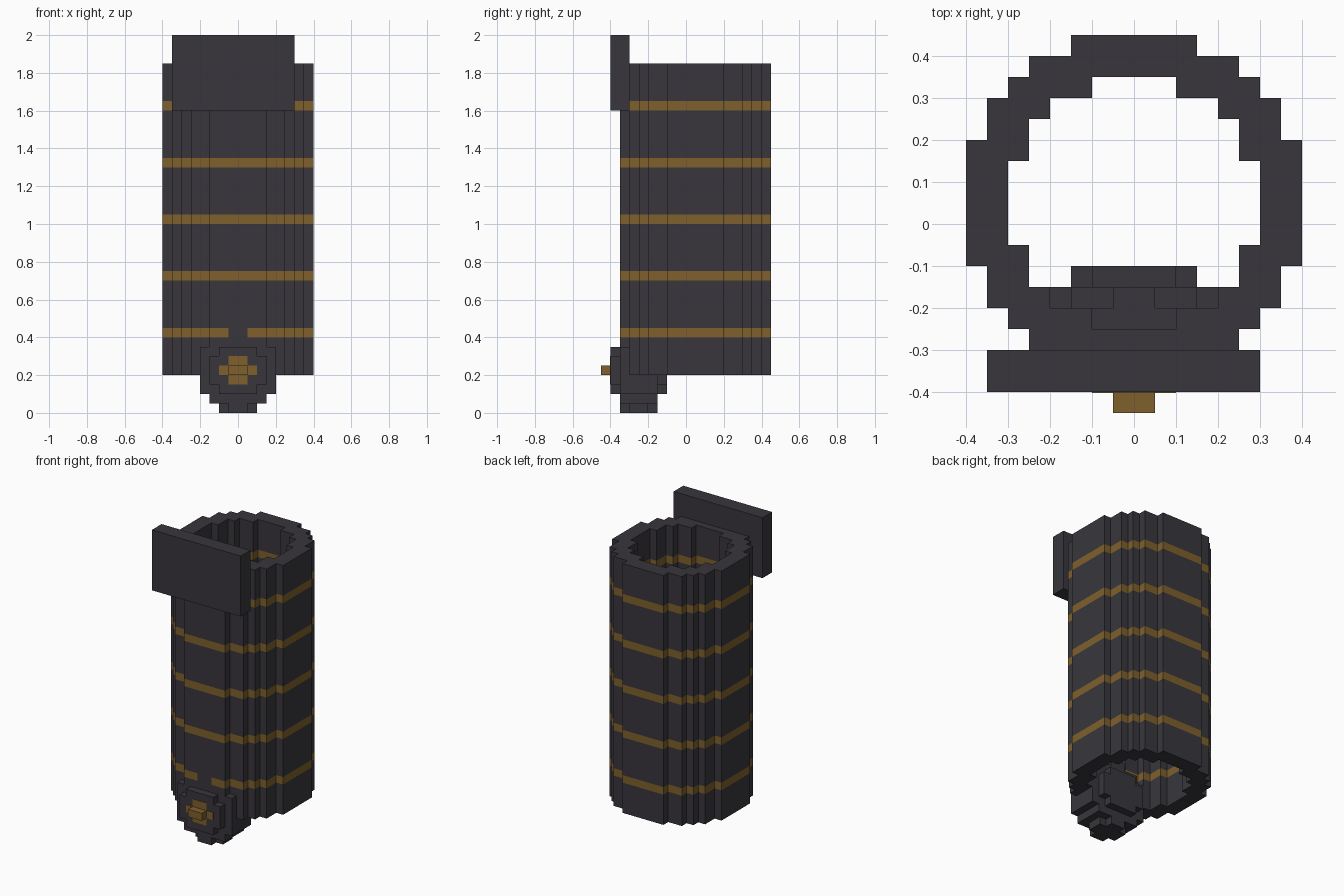
import bpy, bmesh
from mathutils import Vector

if "Cube" in bpy.data.objects:
    bpy.data.objects.remove(bpy.data.objects["Cube"])


def material(name, rgb):
    m = bpy.data.materials.new(name)
    m.diffuse_color = (*rgb, 1)
    m.use_nodes = True
    m.node_tree.nodes["Principled BSDF"].inputs["Base Color"].default_value = m.diffuse_color
    return m


DARK = material("dark grey", (0.0395, 0.0369, 0.0452))
GOLD = material("old gold", (0.209, 0.117, 0.0252))


def finish(name, bm, mats):
    me = bpy.data.meshes.new(name)
    bm.to_mesh(me)
    bm.free()
    for m in mats:
        me.materials.append(m)
    ob = bpy.data.objects.new(name, me)
    bpy.context.collection.objects.link(ob)
    return ob


def boxes(name, mat, *specs):
    """One mesh of boxes, each given as (x0, x1, y0, y1, z0, z1)."""
    bm = bmesh.new()
    for x0, x1, y0, y1, z0, z1 in specs:
        vs = bmesh.ops.create_cube(bm, size=1)["verts"]
        for v in vs:
            v.co = Vector((x1 if v.co.x > 0 else x0,
                           y1 if v.co.y > 0 else y0,
                           z1 if v.co.z > 0 else z0))
    return finish(name, bm, [mat])


def stepped_loop(quarter, cy=0.05):
    """Counter-clockwise stepped outline, mirrored from its +x +y quarter."""
    q = quarter
    right = [(x, -y) for x, y in reversed(q)] + q
    left = [(-x, y) for x, y in reversed(right)]
    return [(x, y + cy) for x, y in right + left]


# Stepped tube, with bands coloured by height
outer = stepped_loop([(.4, .15), (.35, .15), (.35, .25), (.3, .25), (.3, .3),
                      (.25, .3), (.25, .35), (.15, .35), (.15, .4), (.05, .4)])
inner = stepped_loop([(.3, .1), (.25, .1), (.25, .2), (.2, .2), (.2, .25),
                      (.1, .25), (.1, .3)])
bands = [0.4, 0.7, 1.0, 1.3, 1.6]
levels = [0.2] + [z + d for z in bands for d in (0, 0.05)] + [1.85]

bm = bmesh.new()
caps = {0: [], len(levels) - 1: []}
for loop in (outer, inner):
    n = len(loop)
    rings = [[bm.verts.new((x, y, z)) for x, y in loop] for z in levels]
    for k in range(len(levels) - 1):
        for i in range(n):
            j = (i + 1) % n
            f = bm.faces.new((rings[k][i], rings[k][j], rings[k + 1][j], rings[k + 1][i]))
            c = f.calc_center_median()
            # the lowest band is interrupted above the ball
            gap = k == 1 and c.y < -0.34 and abs(c.x) < 0.05
            f.material_index = int(k % 2 == 1 and not gap)
    for k in caps:
        caps[k] += [bm.edges.get((rings[k][i], rings[k][(i + 1) % n])) for i in range(n)]
for edges in caps.values():
    bmesh.ops.triangle_fill(bm, edges=edges, use_beauty=True)
bmesh.ops.recalc_face_normals(bm, faces=bm.faces)
finish("banded_tube", bm, [DARK, GOLD])

# Flat plate at the upper front
boxes("front_plate", DARK, (-.35, .3, -.4, -.3, 1.6, 2.0))

# Blocky ball at the foot
boxes("foot_ball", DARK,
      (-.2, .2, -.35, -.15, .1, .35),
      (-.15, .15, -.35, -.15, .05, .4),
      (-.1, .1, -.3, -.2, 0, .45),
      (-.05, .05, -.35, -.15, 0, .45),
      (-.15, .15, -.4, -.1, .15, .3),
      (-.1, .1, -.4, -.1, .1, .35))

# Gold cross inlay and peg on the ball
boxes("cross_inlay", GOLD,
      (-.05, .05, -.403, -.398, .15, .3),
      (-.1, .1, -.403, -.398, .2, .25))
boxes("peg", GOLD, (-.05, .05, -.45, -.4, .2, .25))
